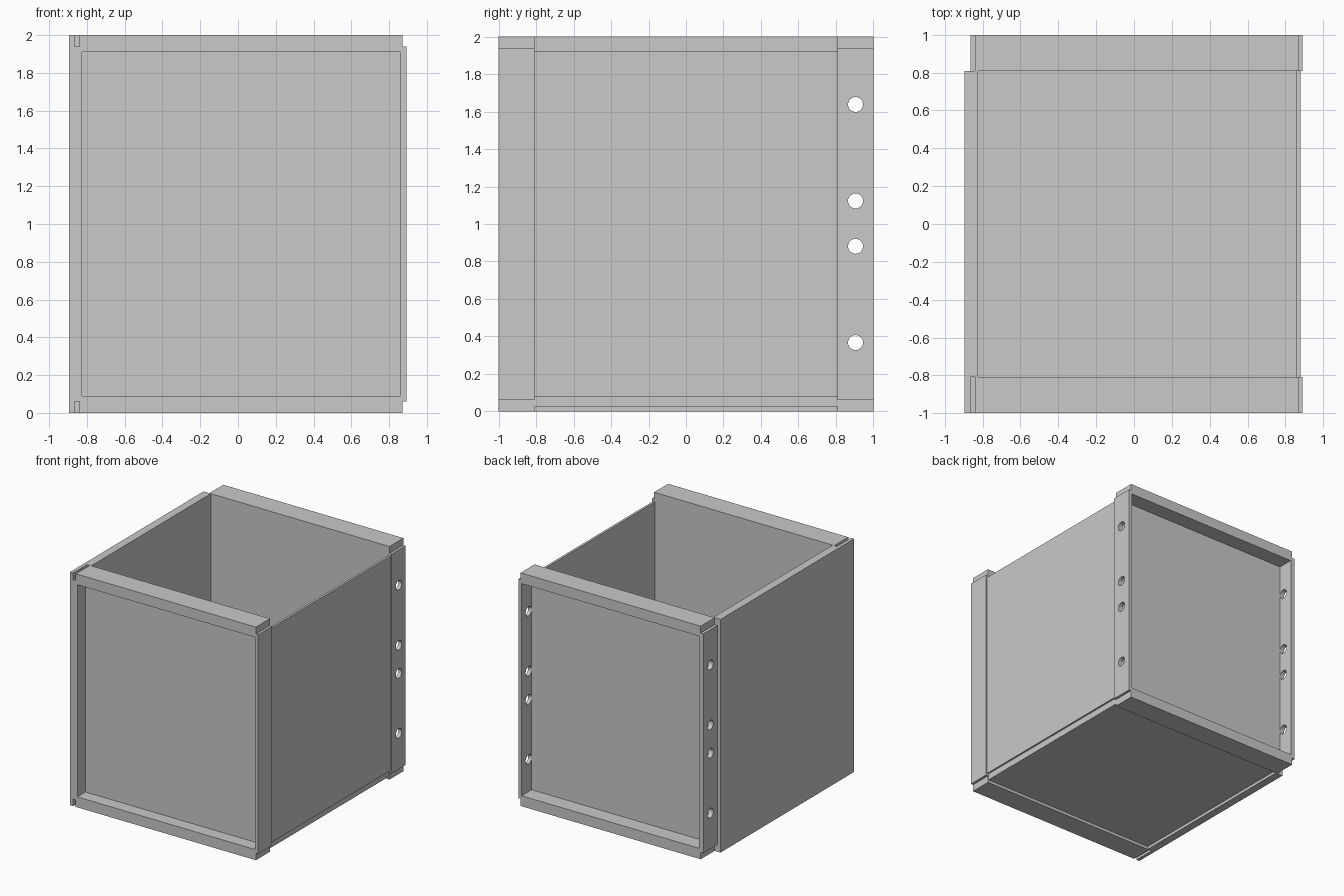
import bpy
import bmesh
import math
from mathutils import Matrix, Vector

cube = bpy.data.objects.get("Cube")
if cube:
    bpy.data.objects.remove(cube, do_unlink=True)

grey = bpy.data.materials.new("plain grey")
grey.use_nodes = True
COLOUR = (0.585, 0.585, 0.585, 1)
grey.diffuse_color = COLOUR
grey.node_tree.nodes["Principled BSDF"].inputs["Base Color"].default_value = COLOUR


def finish(name, bm):
    bmesh.ops.recalc_face_normals(bm, faces=bm.faces)
    mesh = bpy.data.meshes.new(name)
    bm.to_mesh(mesh)
    bm.free()
    mesh.materials.append(grey)
    obj = bpy.data.objects.new(name, mesh)
    bpy.context.collection.objects.link(obj)
    return obj


def box(name, x, y, z):
    bm = bmesh.new()
    low, high = Vector((x[0], y[0], z[0])), Vector((x[1], y[1], z[1]))
    place = Matrix.Translation((low + high) / 2) @ Matrix.Diagonal((*(high - low), 1))
    bmesh.ops.create_cube(bm, size=1, matrix=place)
    return finish(name, bm)


def cut(target, cutter):
    mod = target.modifiers.new(cutter.name, "BOOLEAN")
    mod.operation = "DIFFERENCE"
    mod.solver = "EXACT"
    mod.object = cutter
    cutter.hide_render = True
    cutter.hide_set(True)
    cutter.display_type = "WIRE"


TOP = 2.0
NOTCH = 0.06        # corner notch height of the end frames
LEDGE = 0.09        # thickness of the frame bars
WALL = 0.08         # gap above and below the right wall
INNER = 0.81        # inner face of the end panels
LEFT, RIGHT = -0.825, 0.86

# Notched end frames, each closed by a recessed panel
outline = [(-0.84, 0), (0.87, 0), (0.87, NOTCH), (0.892, NOTCH),
           (0.892, TOP - NOTCH), (0.87, TOP - NOTCH), (0.87, TOP), (-0.84, TOP),
           (-0.84, TOP - NOTCH), (-0.865, TOP - NOTCH), (-0.865, NOTCH), (-0.84, NOTCH)]


def end_frame(side, sign, panel):
    bm = bmesh.new()
    face = bm.faces.new([bm.verts.new((x, sign * INNER, z)) for x, z in outline])
    out = bmesh.ops.extrude_face_region(bm, geom=[face], use_keep_orig=True)["geom"]
    moved = [v for v in out if isinstance(v, bmesh.types.BMVert)]
    bmesh.ops.translate(bm, verts=moved, vec=(0, sign * (1 - INNER), 0))
    frame = finish(side + "_frame", bm)
    recess = box(side + "_recess_cutter", (LEFT, RIGHT),
                 sorted((sign * panel, sign * 1.1)), (LEDGE, TOP - LEDGE))
    cut(frame, recess)
    return frame


end_frame("front", -1, 0.89)
back_frame = end_frame("back", 1, 0.864)

# Bolt holes through both uprights of the back frame
bm = bmesh.new()
for height in (0.367, 0.881, 1.123, 1.638):
    place = Matrix.Translation((0, 0.905, height)) @ Matrix.Rotation(math.pi / 2, 4, "Y")
    bmesh.ops.create_cone(bm, cap_ends=True, segments=32, radius1=0.04,
                          radius2=0.04, depth=3, matrix=place)
cut(back_frame, finish("bolt_hole_cutter", bm))

# Side walls and floor between the frames
box("left_wall", (-0.895, LEFT), (-INNER, INNER), (0, TOP))
box("left_wall_front_skin", (-0.895, -0.865), (-1, -INNER), (0, TOP))
box("right_wall", (RIGHT, 0.88), (-INNER, INNER), (WALL, TOP - WALL))
box("floor", (LEFT, RIGHT + 0.005), (-INNER, INNER), (0.025, WALL))
